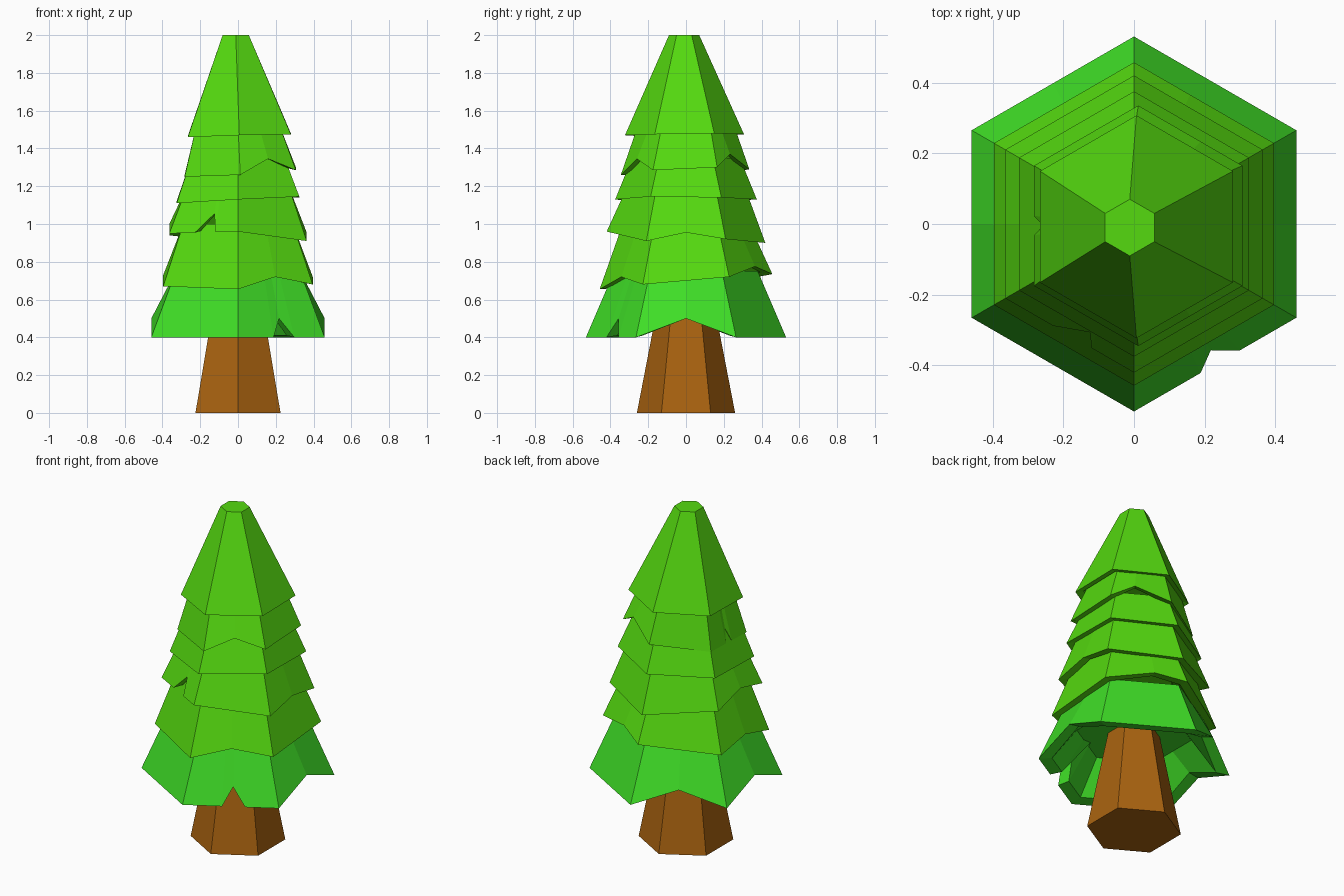
import bpy, bmesh, math
from mathutils import Vector

if "Cube" in bpy.data.objects:
    bpy.data.objects.remove(bpy.data.objects["Cube"])


def material(name, rgb):
    m = bpy.data.materials.new(name)
    m.diffuse_color = (*rgb, 1)
    m.use_nodes = True
    m.node_tree.nodes["Principled BSDF"].inputs["Base Color"].default_value = m.diffuse_color
    return m


LOW_GREEN = material("low_green", (0.05, 0.73, 0.02))
GREEN = material("green", (0.09, 0.70, 0.005))
BARK = material("bark", (0.40, 0.125, 0.005))


def hexagon(r, z, c=(0, 0)):
    """Six corners, the first at the front (-y), counter-clockwise."""
    if not isinstance(z, (list, tuple)):
        z = [z] * 6
    return [Vector((c[0] + r * math.cos(math.radians(60 * i - 90)),
                    c[1] + r * math.sin(math.radians(60 * i - 90)), z[i]))
            for i in range(6)]


def tier(name, mat, r, zs, top_r, top_z, cuts=(), c=(0, 0), top_c=(0, 0)):
    """Skirt of branches. cuts: (side, position along side, height, inset scale)."""
    low, high = hexagon(r, zs, c), hexagon(top_r, top_z, top_c)
    outer, top = [], []
    for i in range(6):
        j = (i + 1) % 6
        outer.append(low[i])
        top.append(high[i])
        for side, t, z, s in cuts:
            if side == i:
                p = low[i].lerp(low[j], t)
                zz = p.z if z is None else z
                outer.append(Vector((p.x * s, p.y * s, zz)))
                top.append(high[i].lerp(high[j], t))
    rim = [Vector((p.x * 0.86, p.y * 0.86, p.z + 0.01)) for p in outer]
    roof = [Vector((p.x * 0.6, p.y * 0.6, min(zs) + 0.2)) for p in outer]

    bm = bmesh.new()
    loops = [[bm.verts.new(p) for p in ring] for ring in (roof, rim, outer, top)]
    n = len(outer)
    for a, b in zip(loops, loops[1:]):
        for i in range(n):
            j = (i + 1) % n
            bm.faces.new((a[i], a[j], b[j], b[i]))
    bm.faces.new(loops[-1])
    bm.faces.new(loops[0][::-1])
    bmesh.ops.recalc_face_normals(bm, faces=bm.faces)
    mesh = bpy.data.meshes.new(name)
    bm.to_mesh(mesh)
    bm.free()
    mesh.materials.append(mat)
    bpy.context.collection.objects.link(bpy.data.objects.new(name, mesh))


# Trunk
bpy.ops.mesh.primitive_cone_add(vertices=6, radius1=0.26, radius2=0.14,
                                depth=0.62, location=(0, 0, 0.31))
trunk = bpy.context.object
trunk.name = "trunk"
trunk.data.materials.append(BARK)

# Branch tiers, from the ground up
tier("branches_1", LOW_GREEN, 0.53, [0.4] * 6, 0.38, 0.75,
     [(0, 0.41, None, 1), (0, 0.52, 0.5, 0.91), (0, 0.65, None, 1),
      (1, 0.5, 0.5, 1), (3, 0.5, 0.5, 1), (4, 0.5, 0.5, 1)])
tier("branches_2", GREEN, 0.457, [0.655, 0.68, 0.72, 0.735, 0.69, 0.67], 0.335, 1.0,
     [(0, 0.5, 0.72, 1), (2, 0.6, 0.775, 1), (4, 0.5, 0.73, 1)])
tier("branches_3", GREEN, 0.42, [0.96, 0.91, 0.92, 0.90, 0.94, 0.95], 0.31, 1.2,
     [(1, 0.5, 0.955, 1), (4, 0.5, 1.0, 1),
      (5, 0.37, None, 1), (5, 0.62, 1.055, 0.9), (5, 0.67, None, 1)])
tier("branches_4", GREEN, 0.375, [1.13, 1.145, 1.14, 1.13, 1.12, 1.11], 0.285, 1.35)
tier("branches_5", GREEN, 0.34, [1.26, 1.285, 1.30, 1.29, 1.26, 1.25], 0.255, 1.52,
     [(0, 0.5, 1.345, 1), (2, 0.4, 1.37, 1),
      (4, 0.42, None, 1), (4, 0.5, 1.33, 0.91), (4, 0.58, None, 1)], c=(0.012, -0.005))
tier("branches_6", GREEN, 0.315, [1.47, 1.475, 1.48, 1.475, 1.465, 1.46], 0.08, 2.0,
     c=(0.007, -0.008), top_c=(-0.012, -0.01))
